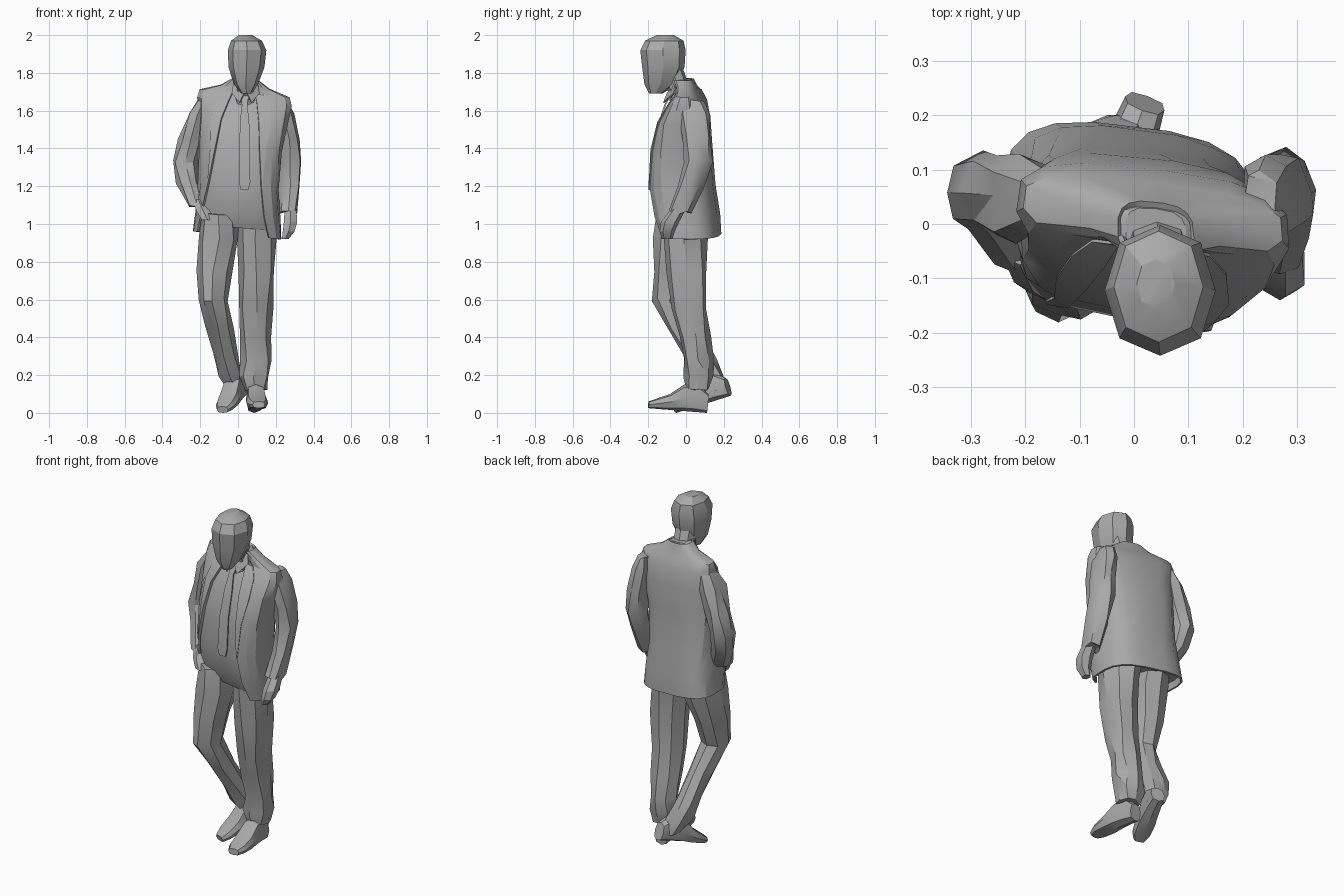
import bpy, bmesh, random
from math import sin, cos, asin, pi, copysign
from mathutils import Vector, Matrix

random.seed(4)
cube = bpy.data.objects.get("Cube")
if cube:
    bpy.data.objects.remove(cube, do_unlink=True)

grey = bpy.data.materials.new("plain grey")
grey.use_nodes = True
tone = (0.4, 0.4, 0.4, 1)
grey.diffuse_color = tone
grey.node_tree.nodes["Principled BSDF"].inputs["Base Color"].default_value = tone


def finish(bm, name, thickness=0, angle=28):
    """Turn a bmesh into a named, coloured, shaded object."""
    bmesh.ops.recalc_face_normals(bm, faces=bm.faces)
    mesh = bpy.data.meshes.new(name)
    bm.to_mesh(mesh)
    bm.free()
    mesh.materials.append(grey)
    ob = bpy.data.objects.new(name, mesh)
    bpy.context.collection.objects.link(ob)
    bpy.ops.object.select_all(action='DESELECT')
    ob.select_set(True)
    bpy.context.view_layer.objects.active = ob
    if thickness:
        solid = ob.modifiers.new("thickness", 'SOLIDIFY')
        solid.thickness = thickness
        bpy.ops.object.modifier_apply(modifier=solid.name)
    bpy.ops.object.shade_smooth_by_angle(angle=angle * pi / 180)
    return ob


def power(v, p):
    return copysign(abs(v) ** p, v)


def section(ring, angles, p, tilt=0, twist=0):
    """Rounded-box section; angle zero points to the front."""
    z, cx, cy, rx, ry = ring[:5]
    pts = []
    for a in angles:
        x = cx + rx * power(sin(a), p)
        y = cy - ry * power(cos(a), p)
        pts.append(Vector((x, y - twist * x, z - tilt * x)))
    return pts


def skin(sections, closed=True, jitter=0, matrix=None):
    """Join consecutive sections with faces."""
    bm = bmesh.new()
    rows = [[bm.verts.new(v) for v in pts] for pts in sections]
    n = len(rows[0])
    for low, high in zip(rows, rows[1:]):
        for i in range(n if closed else n - 1):
            j = (i + 1) % n
            bm.faces.new((low[i], low[j], high[j], high[i]))
    if closed:
        bm.faces.new(rows[0])
        bm.faces.new(rows[-1])
    if jitter:
        for v in bm.verts:
            v.co += Vector([random.uniform(-jitter, jitter) for _ in range(3)])
        bmesh.ops.triangulate(bm, faces=bm.faces[:])
    if matrix:
        bm.transform(matrix)
    return bm


def loft(name, rings, sides=8, p=0.85, jitter=0, tilt=0, twist=0, matrix=None):
    angles = [2 * pi * i / sides for i in range(sides)]
    parts = [section(r, angles, p, tilt, twist) for r in rings]
    return finish(skin(parts, True, jitter, matrix), name)


def plate(name, points, thickness=0.008):
    """Thin strip built from pairs of points."""
    bm = bmesh.new()
    vs = [bm.verts.new(pt) for pt in points]
    for i in range(0, len(vs) - 2, 2):
        bm.faces.new((vs[i], vs[i + 1], vs[i + 3], vs[i + 2]))
    return finish(bm, name, thickness)


# Jacket sections: z, centre x, centre y, half width, half depth, front edges
body = [
    (0.94, -0.005, 0.025, 0.235, 0.155, -0.215, 0.165),
    (1.05, 0.0, 0.005, 0.225, 0.17, -0.195, 0.14),
    (1.2, 0.0, -0.02, 0.215, 0.17, -0.16, 0.125),
    (1.4, 0.01, -0.02, 0.222, 0.155, -0.12, 0.115),
    (1.55, 0.03, -0.005, 0.235, 0.13, -0.09, 0.11),
    (1.65, 0.035, 0.015, 0.252, 0.09, -0.05, 0.1),
    (1.695, 0.035, 0.02, 0.24, 0.06, -0.03, 0.09),
    (1.73, 0.04, 0.01, 0.13, 0.05, -0.02, 0.085),
    (1.77, 0.04, -0.01, 0.07, 0.055, -0.01, 0.08),
]
TILT, TWIST, BOX = 0.09, 0.12, 0.68


def edge_angle(ring, x):
    return asin(power((x - ring[1]) / ring[3], 1 / BOX))


steps = 14
rows = []
for ring in body:
    start = edge_angle(ring, ring[6])
    end = 2 * pi + edge_angle(ring, ring[5])
    spread = [start + (end - start) * i / steps for i in range(steps + 1)]
    rows.append(section(ring, spread, BOX, TILT, TWIST))
finish(skin(rows, closed=False), "jacket", 0.012)

# Lapels folded back along both front edges
for side, col, beside in (("left", 0, 1), ("right", -1, -2)):
    strip = []
    for row, width in zip(rows[2:8], (0.1, 0.5, 0.8, 0.7, 0.5, 0.3)):
        lift = Vector((0, -0.006, 0))
        strip += [row[col] + lift, row[col].lerp(row[beside], width) + lift]
    plate(side + "_lapel", strip)

# Shirt fills the opening of the jacket
inner = [(max(r[0], 0.98), r[1], r[2], r[3] - 0.014, r[4] - 0.012) for r in body]
loft("shirt", inner, 14, BOX, tilt=TILT, twist=TWIST)

# Tie and shirt collar
tie = []
for z, y, w in ((1.68, -0.09, 0.022), (1.63, -0.115, 0.014), (1.55, -0.142, 0.024),
                (1.4, -0.183, 0.028), (1.22, -0.198, 0.03), (1.18, -0.198, 0.02)):
    tie += [(0.035 - w, y, z), (0.035 + w, y, z)]
plate("tie", tie)
for side, s in (("left", 1), ("right", -1)):
    plate(side + "_collar", [(0.04 + s * 0.005, -0.095, 1.69), (0.04 + s * 0.03, -0.115, 1.64),
                             (0.04 + s * 0.06, -0.05, 1.75), (0.04 + s * 0.07, -0.06, 1.69)])

# Trousers
loft("right_trouser_leg", [
    (1.05, -0.1, -0.01, 0.1, 0.14), (0.92, -0.105, -0.03, 0.105, 0.138),
    (0.75, -0.125, -0.065, 0.087, 0.105), (0.6, -0.133, -0.095, 0.074, 0.085),
    (0.45, -0.098, -0.01, 0.068, 0.085), (0.3, -0.07, 0.075, 0.067, 0.078),
    (0.2, -0.045, 0.12, 0.066, 0.075), (0.12, -0.015, 0.15, 0.052, 0.058)], jitter=0.009)
loft("left_trouser_leg", [
    (1.05, 0.1, 0, 0.1, 0.13), (0.92, 0.097, -0.005, 0.103, 0.115),
    (0.75, 0.1, 0, 0.094, 0.105), (0.55, 0.096, 0.02, 0.086, 0.094),
    (0.4, 0.093, 0.045, 0.081, 0.084), (0.28, 0.095, 0.067, 0.077, 0.08),
    (0.19, 0.09, 0.068, 0.075, 0.077), (0.12, 0.09, 0.06, 0.058, 0.065)], jitter=0.009)

# Sleeves and hands
loft("left_sleeve", [
    (1.65, 0.23, 0.035, 0.035, 0.06), (1.58, 0.245, 0.04, 0.052, 0.08),
    (1.45, 0.265, 0.06, 0.06, 0.075), (1.33, 0.275, 0.065, 0.063, 0.07),
    (1.2, 0.273, 0.025, 0.056, 0.066), (1.06, 0.27, -0.035, 0.05, 0.056)], jitter=0.009)
loft("left_hand", [
    (1.08, 0.278, -0.04, 0.035, 0.04), (1.01, 0.278, -0.085, 0.04, 0.048),
    (0.96, 0.268, -0.1, 0.035, 0.04), (0.92, 0.25, -0.1, 0.02, 0.028)], 6)
loft("right_sleeve", [
    (1.675, -0.17, 0.045, 0.035, 0.05), (1.58, -0.208, 0.045, 0.055, 0.075),
    (1.45, -0.248, 0.055, 0.064, 0.07), (1.33, -0.278, 0.06, 0.066, 0.067),
    (1.22, -0.262, 0.03, 0.062, 0.064), (1.1, -0.21, -0.03, 0.057, 0.06)], jitter=0.009)
loft("right_hand", [
    (1.13, -0.21, -0.04, 0.035, 0.035), (1.07, -0.185, -0.085, 0.04, 0.04),
    (1.02, -0.16, -0.11, 0.035, 0.03)], 6)

# Neck and head
loft("neck", [(1.62, 0.04, -0.02, 0.06, 0.06), (1.72, 0.04, -0.04, 0.058, 0.06),
              (1.82, 0.045, -0.075, 0.06, 0.06)])
loft("head", [
    (1.69, 0.045, -0.16, 0.028, 0.035), (1.74, 0.042, -0.135, 0.064, 0.085),
    (1.83, 0.045, -0.12, 0.095, 0.112), (1.92, 0.048, -0.122, 0.102, 0.12),
    (1.97, 0.045, -0.115, 0.082, 0.102), (2.0, 0.04, -0.11, 0.035, 0.045)], 8, 0.9)


# Shoes, lofted from heel to toe
def shoe(name, heel, toe):
    heel, toe = Vector(heel), Vector(toe)
    along = (toe - heel).normalized()
    side = Vector((0, 0, 1)).cross(along).normalized()
    up = along.cross(side)
    place = Matrix((side, up, along)).transposed().to_4x4()
    place.translation = heel
    scale = (toe - heel).length
    shape = ((0, 0.038, 0.05), (0.2, 0.046, 0.075), (0.42, 0.052, 0.07),
             (0.65, 0.058, 0.042), (0.87, 0.052, 0.027), (1, 0.032, 0.018))
    loft(name, [(t * scale, 0, h, w, h) for t, w, h in shape], 8, 0.7, matrix=place)


shoe("left_shoe", (0.085, 0.11, 0), (0.11, -0.2, 0.025))
shoe("right_shoe", (0.025, 0.235, 0.09), (-0.08, -0.05, 0))
